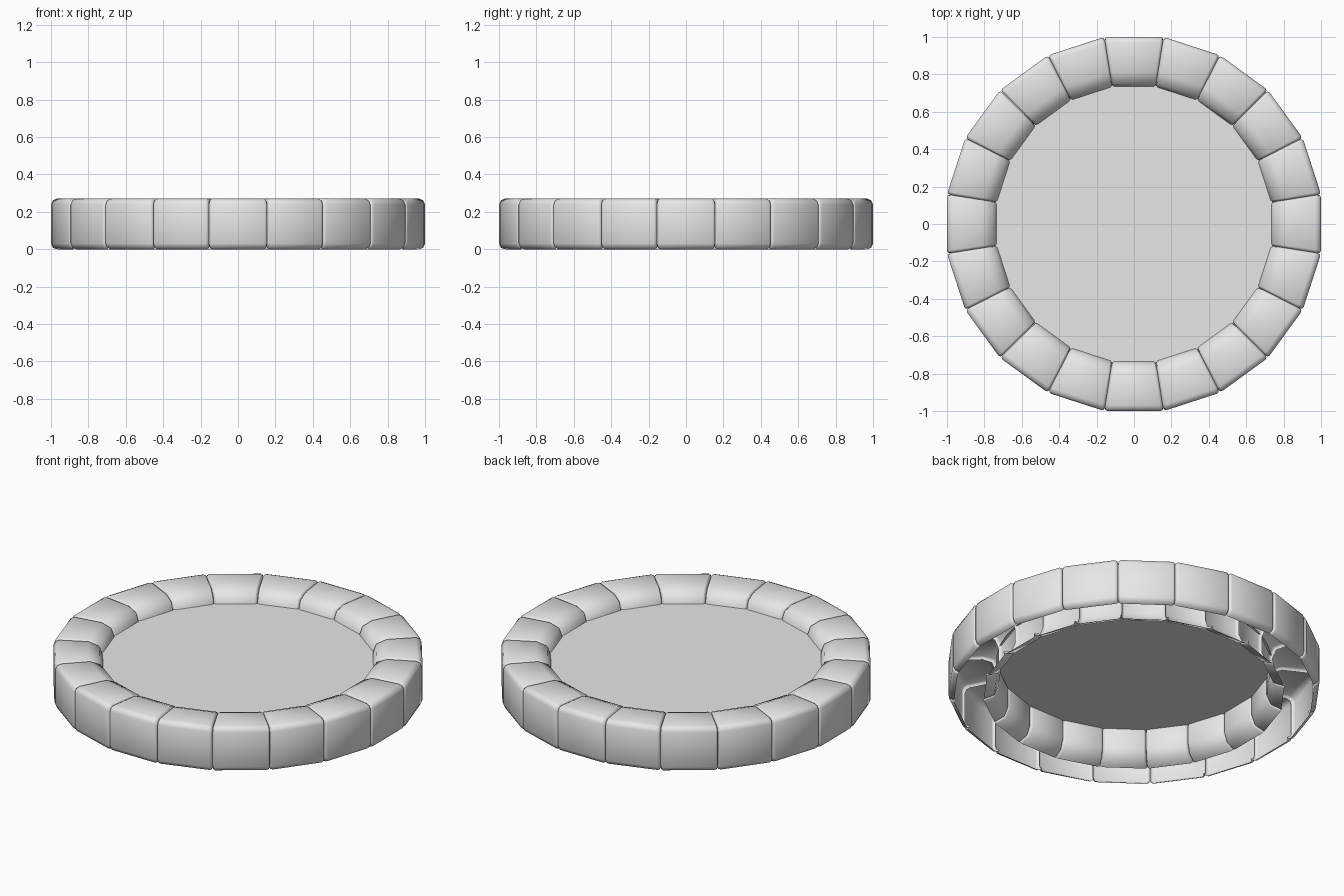
import bpy, bmesh, math

cube = bpy.data.objects.get("Cube")
if cube:
    bpy.data.objects.remove(cube, do_unlink=True)

STONES = 20
HALF_TAN = math.tan(math.pi / STONES)
MID_R, MID_Z = 0.865, 0.135

# Single pale stone colour
stone_mat = bpy.data.materials.new("pale_grey_stone")
stone_mat.use_nodes = True
colour = (0.8, 0.8, 0.8, 1)
stone_mat.diffuse_color = colour
stone_mat.node_tree.nodes["Principled BSDF"].inputs["Base Color"].default_value = colour


def finish(bm, name, smooth):
    mesh = bpy.data.meshes.new(name)
    bmesh.ops.recalc_face_normals(bm, faces=bm.faces[:])
    for face in bm.faces:
        face.smooth = smooth
    bm.to_mesh(mesh)
    bm.free()
    mesh.materials.append(stone_mat)
    obj = bpy.data.objects.new(name, mesh)
    bpy.context.collection.objects.link(obj)
    return obj


# Open-bottomed stone section, from outer foot over the top to inner foot
upper = [(1, 0.24), (0.991, 0.261), (0.97, 0.27),
         (0.81, 0.27), (0.753, 0.247), (0.73, 0.19)]
outer_foot = [(0.97, 0), (0.991, 0.009), (1, 0.03)]
inner_foot = [(0.73, 0.08), (0.753, 0.023), (0.81, 0)]
profile = outer_foot + upper + inner_foot

# Position across the stone and section scale: the ends are rounded in
half = [(0.9, 1), (0.97, 0.96), (1, 0.88)]
stations = [(-u, s) for u, s in reversed(half)] + half


def stone_mesh():
    bm = bmesh.new()
    rows = []
    for u, s in stations:
        row = []
        for r, z in profile:
            r = MID_R + (r - MID_R) * s
            z = MID_Z + (z - MID_Z) * s
            row.append(bm.verts.new((u * r * HALF_TAN, r, z)))
        rows.append(row)
    for a, b in zip(rows, rows[1:]):
        for i in range(len(profile) - 1):
            # Faces wind outwards
            bm.faces.new((a[i], a[i + 1], b[i + 1], b[i]))
    return bm


# Ring of wedge stones
first = finish(stone_mesh(), "rim_stone_1", True)
top_face = max(first.data.polygons, key=lambda p: p.center.z)
if top_face.normal.z < 0:
    first.data.flip_normals()
for i in range(1, STONES):
    stone = bpy.data.objects.new(f"rim_stone_{i + 1}", first.data)
    stone.rotation_euler.z = i * math.tau / STONES
    bpy.context.collection.objects.link(stone)

# Flat disc filling the ring
disc = bmesh.new()
bmesh.ops.create_circle(disc, cap_ends=True, segments=40, radius=0.75)
bmesh.ops.translate(disc, verts=disc.verts[:], vec=(0, 0, 0.2))
surface = finish(disc, "inner_disc", False)
if surface.data.polygons[0].normal.z < 0:
    surface.data.flip_normals()
